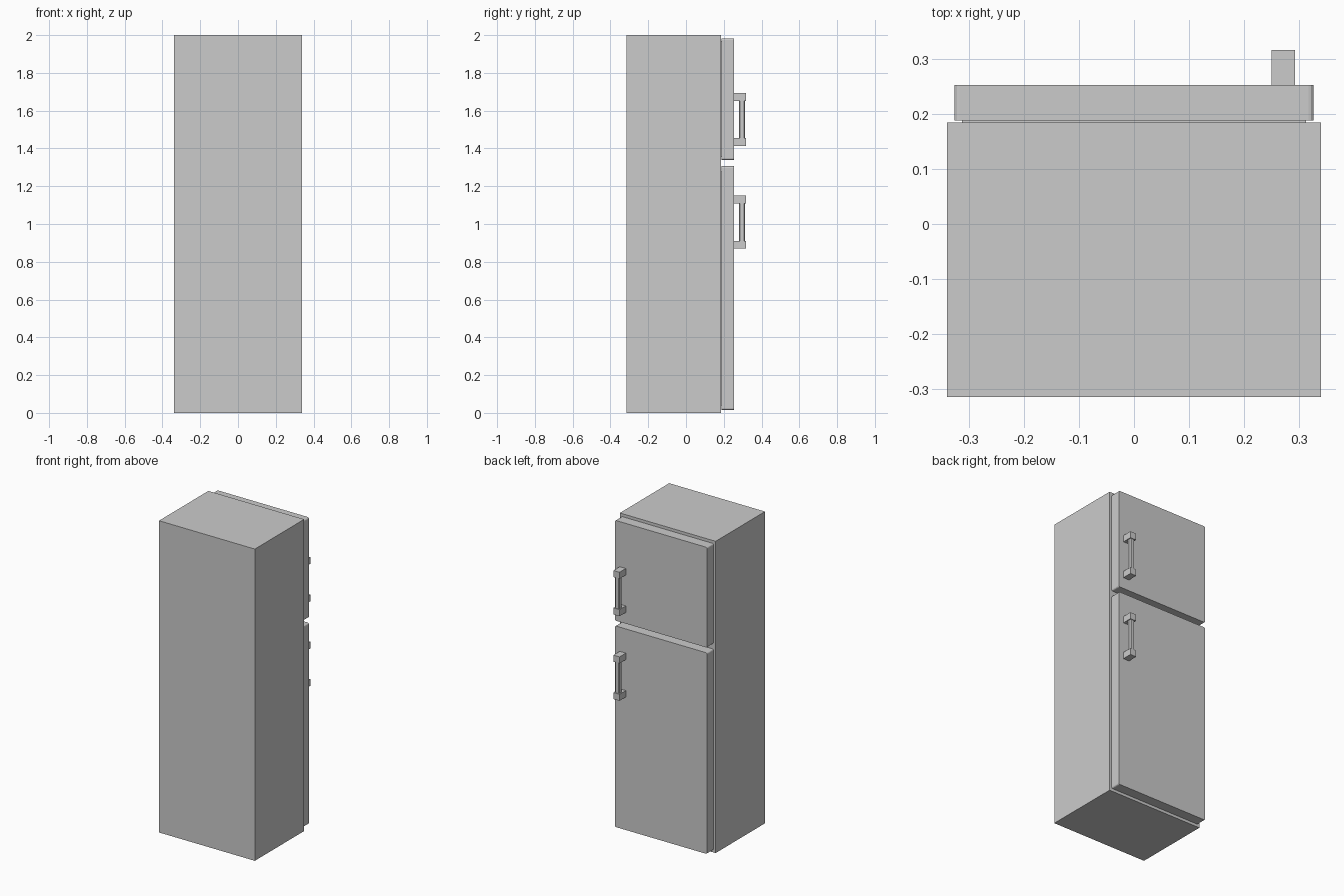
import bpy, bmesh

if "Cube" in bpy.data.objects:
    bpy.data.objects.remove(bpy.data.objects["Cube"])


def box(name, x, y, z, bevel=0.0, axis=None, segments=1):
    """Box from (min, max) ranges, optionally rounding the edges along one axis."""
    bm = bmesh.new()
    bmesh.ops.create_cube(bm, size=1)
    for v in bm.verts:
        for i, (lo, hi) in enumerate((x, y, z)):
            v.co[i] = lo if v.co[i] < 0 else hi
    if bevel:
        edges = [e for e in bm.edges
                 if abs((e.verts[0].co - e.verts[1].co).normalized()[axis]) > 0.9]
        bmesh.ops.bevel(bm, geom=edges, offset=bevel, segments=segments,
                        profile=0.5, affect='EDGES')
    mesh = bpy.data.meshes.new(name)
    bm.to_mesh(mesh)
    bm.free()
    obj = bpy.data.objects.new(name, mesh)
    bpy.context.collection.objects.link(obj)
    return obj


BODY_X, BODY_Y = (-0.34, 0.34), (-0.315, 0.185)
SEAM = 1.32

# Cabinet, split into two stacked compartments
box("fridge_body", BODY_X, BODY_Y, (0, SEAM))
box("freezer_body", BODY_X, BODY_Y, (SEAM, 2))

# Each door: panel height range, seal height range, handle bottom
doors = {
    "fridge": ((0.016, 1.306), (0.04, 1.278), 0.869),
    "freezer": ((1.34, 1.983), (1.355, 1.968), 1.412),
}
for name, (panel_z, seal_z, h) in doors.items():
    # Thin seal and door panel with rounded corners
    box(name + "_seal", (-0.313, 0.313), (0.183, 0.19), seal_z)
    box(name + "_door", (-0.327, 0.327), (0.188, 0.253), panel_z,
        bevel=0.009, axis=1, segments=3)
    # Handle: two square mounts and a slimmer chamfered grip
    top = h + 0.282
    for end, z in (("lower", (h, h + 0.042)), ("upper", (top - 0.042, top))):
        box(f"{name}_handle_{end}_mount", (0.25, 0.293), (0.251, 0.317), z)
    box(name + "_handle_grip", (0.256, 0.287), (0.281, 0.312),
        (h + 0.04, top - 0.04), bevel=0.006, axis=2)
